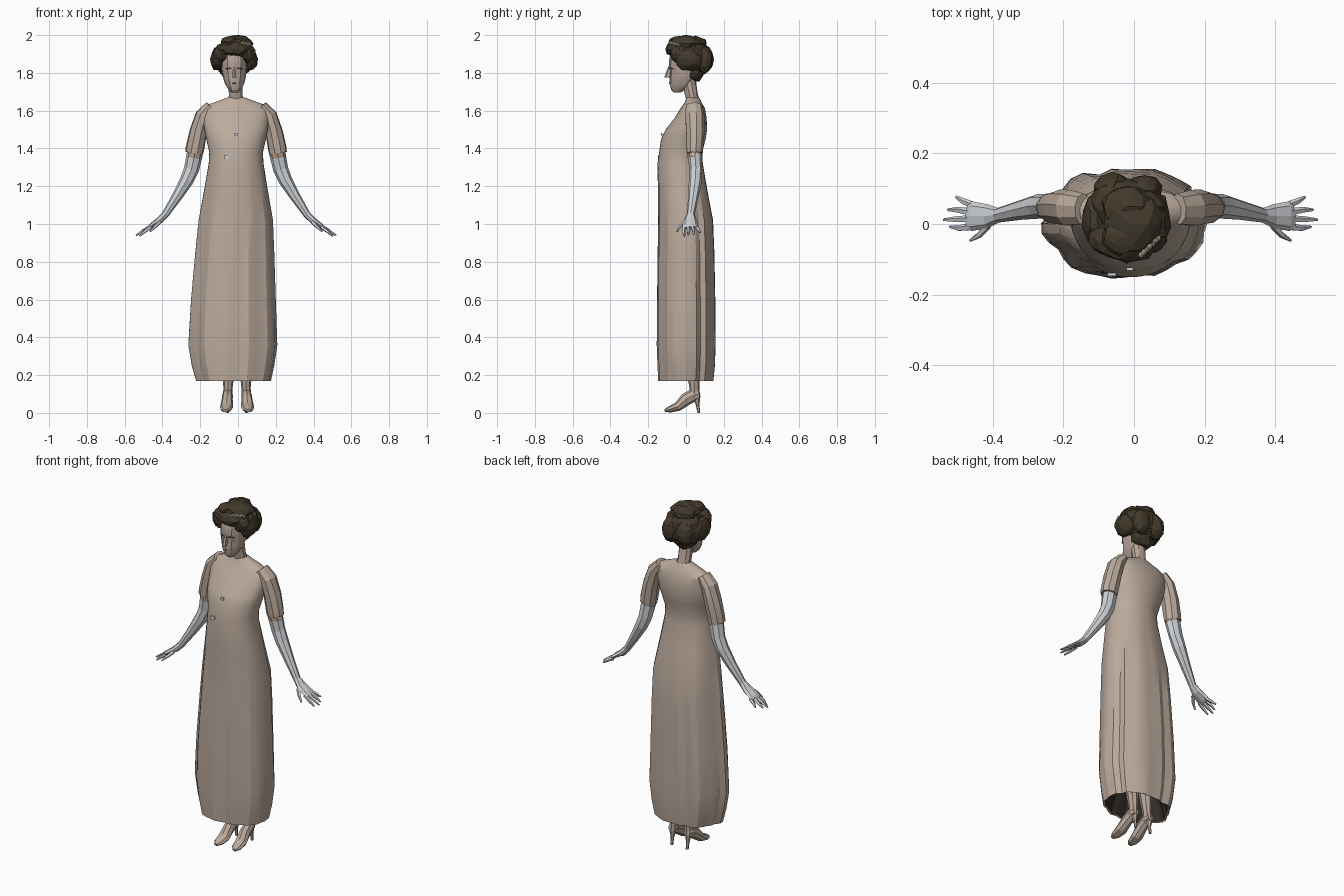
import bpy, bmesh, math, random
from mathutils import Vector

random.seed(4)


def material(name, rgb):
    m = bpy.data.materials.new(name)
    m.diffuse_color = (*rgb, 1)
    return m


FABRIC = material("beige fabric", (0.50, 0.405, 0.335))
SKIN = material("skin", (0.47, 0.37, 0.315))
BARE_ARM = material("tan skin", (0.42, 0.30, 0.215))
GLOVE = material("pale grey glove", (0.62, 0.645, 0.67))
HAIR = material("dark brown hair", (0.055, 0.041, 0.024))
LINING = material("dark lining", (0.03, 0.025, 0.02))
CREAM = material("cream ornament", (0.68, 0.64, 0.52))
LIPS = material("lips", (0.33, 0.21, 0.18))
BROW = material("brow", (0.16, 0.11, 0.08))


def finish(bm, name, mats, angle=None):
    bmesh.ops.recalc_face_normals(bm, faces=bm.faces[:])
    me = bpy.data.meshes.new(name)
    bm.to_mesh(me)
    bm.free()
    for m in mats:
        me.materials.append(m)
    ob = bpy.data.objects.new(name, me)
    bpy.context.collection.objects.link(ob)
    if angle:
        bpy.ops.object.select_all(action='DESELECT')
        ob.select_set(True)
        bpy.context.view_layer.objects.active = ob
        bpy.ops.object.shade_smooth_by_angle(angle=math.radians(angle))
    return ob


def tube(bm, rings, n=8, ref=(0, 1, 0), axis=None, power=2.0, fold=None, dark_rows=0):
    """Loft rings (x, y, z, radius along ref, radius across)."""
    ref = Vector(ref)
    pts = [Vector(r[:3]) for r in rings]
    loops = []
    for i, r in enumerate(rings):
        t = Vector(axis) if axis else pts[min(i + 1, len(pts) - 1)] - pts[max(i - 1, 0)]
        t.normalize()
        u = (ref - t * ref.dot(t)).normalized()
        v = t.cross(u)
        loop = []
        for k in range(n):
            a = 2 * math.pi * k / n
            c, s = math.cos(a), math.sin(a)
            q = (abs(c) ** power + abs(s) ** power) ** (-1 / power)
            if fold:
                q *= fold(k, r[2])
            loop.append(bm.verts.new(pts[i] + u * (c * q * r[3]) + v * (s * q * r[4])))
        loops.append(loop)
    for i in range(len(loops) - 1):
        for k in range(n):
            j = (k + 1) % n
            f = bm.faces.new((loops[i][k], loops[i][j], loops[i + 1][j], loops[i + 1][k]))
            f.material_index = 1 if i < dark_rows else 0
    f = bm.faces.new(loops[0])
    f.material_index = 1 if dark_rows else 0
    bm.faces.new(loops[-1])


def make_tube(name, rings, mat, angle=None, **kw):
    bm = bmesh.new()
    tube(bm, rings, **kw)
    return finish(bm, name, mat if isinstance(mat, list) else [mat], angle)


# Gown: one loft, with irregular pleats fading out at the bodice
N = 36
pleats = [random.choice((-0.055, -0.02, 0.0, 0.02, 0.03)) for _ in range(N)]
hem_jitter = [random.uniform(-0.02, 0.02) for _ in range(N)]


def pleat(k, z):
    w = max(0.0, min(1.0, (1.33 - z) / 0.35))
    return 1 + pleats[k] * w + (hem_jitter[k] if z < 0.4 else 0)


gown = [(-0.02, 0, 0.32, 0.10, 0.14), (-0.02, 0, 0.175, 0.137, 0.185),
        (-0.02, 0, 0.17, 0.147, 0.195), (-0.022, 0.002, 0.25, 0.153, 0.215),
        (-0.023, 0.002, 0.36, 0.157, 0.232), (-0.022, 0.001, 0.60, 0.156, 0.222),
        (-0.015, 0, 0.85, 0.152, 0.207), (-0.01, -0.002, 1.02, 0.147, 0.195),
        (-0.01, -0.018, 1.18, 0.132, 0.168), (-0.01, -0.031, 1.32, 0.12, 0.145),
        (-0.01, -0.028, 1.38, 0.114, 0.142), (-0.01, -0.014, 1.45, 0.118, 0.158),
        (-0.01, 0.002, 1.50, 0.11, 0.168), (-0.01, 0.024, 1.56, 0.085, 0.175),
        (-0.01, 0.035, 1.61, 0.066, 0.172), (-0.01, 0.038, 1.635, 0.05, 0.14),
        (-0.01, 0.037, 1.655, 0.04, 0.085), (-0.01, 0.036, 1.67, 0.033, 0.045)]
make_tube("gown", gown, [FABRIC, LINING], 22, n=N, axis=(0, 0, 1), power=2.1,
          fold=pleat, dark_rows=1)

# Neck and head
make_tube("neck", [(-0.01, 0.045, 1.62, 0.04, 0.05), (-0.012, 0.03, 1.68, 0.033, 0.038),
                   (-0.015, 0.01, 1.78, 0.04, 0.04)], SKIN, 30, n=10)
make_tube("head", [(-0.016, -0.047, 1.695, 0.018, 0.017), (-0.017, -0.042, 1.71, 0.036, 0.032),
                   (-0.018, -0.028, 1.74, 0.058, 0.050), (-0.019, -0.015, 1.775, 0.072, 0.060),
                   (-0.02, -0.008, 1.81, 0.076, 0.066), (-0.02, -0.005, 1.835, 0.086, 0.068),
                   (-0.02, 0, 1.88, 0.088, 0.068), (-0.02, 0, 1.93, 0.07, 0.055)],
          SKIN, 25, n=12, axis=(0, 0, 1), power=2.2)
make_tube("nose", [(-0.02, -0.098, 1.775, 0.016, 0.013), (-0.02, -0.094, 1.787, 0.018, 0.012),
                   (-0.02, -0.084, 1.835, 0.009, 0.006)], SKIN, n=6, axis=(0, 0, 1))
make_tube("mouth", [(-0.035, -0.077, 1.744, 0.004, 0.003), (-0.02, -0.085, 1.744, 0.006, 0.006),
                    (-0.005, -0.077, 1.744, 0.004, 0.003)], LIPS, n=6)
bm = bmesh.new()
for s in (-1, 1):
    tube(bm, [(-0.02 + s * 0.014, -0.085, 1.822, 0.004, 0.003),
              (-0.02 + s * 0.03, -0.082, 1.826, 0.004, 0.004),
              (-0.02 + s * 0.046, -0.068, 1.82, 0.003, 0.003)], n=5)
finish(bm, "eyes", [BROW])

# Hair: swept-up mass of overlapping faceted rolls
bm = bmesh.new()
locks = [((-0.02, 0.05, 1.885), (0.115, 0.09, 0.105)), ((-0.02, 0.045, 1.80), (0.075, 0.05, 0.05)),
         ((-0.02, -0.045, 1.925), (0.10, 0.065, 0.045)), ((-0.005, 0.0, 1.955), (0.085, 0.09, 0.045)),
         ((-0.105, 0.015, 1.875), (0.043, 0.075, 0.065)), ((0.062, 0.015, 1.875), (0.043, 0.075, 0.065)),
         ((-0.09, -0.035, 1.90), (0.045, 0.05, 0.05)), ((0.05, -0.035, 1.90), (0.045, 0.05, 0.05)),
         ((-0.06, 0.10, 1.87), (0.055, 0.045, 0.075)), ((0.03, 0.095, 1.87), (0.055, 0.045, 0.075)),
         ((-0.04, -0.04, 1.965), (0.05, 0.05, 0.033)), ((-0.02, 0.05, 1.955), (0.075, 0.06, 0.04))]
for c, r in locks:
    new = bmesh.ops.create_icosphere(bm, subdivisions=2, radius=1)["verts"]
    for v in new:
        j = random.uniform(0.88, 1.08)
        v.co = Vector([c[i] + v.co[i] * r[i] * j for i in range(3)])
finish(bm, "hair", [HAIR])

# Hair ornament: small cluster of beads
bm = bmesh.new()
for i in range(7):
    b = bmesh.ops.create_icosphere(bm, subdivisions=1, radius=0.009)["verts"]
    bmesh.ops.translate(bm, verts=b, vec=(0.02 + i * 0.008, -0.088 + i * 0.008,
                                          1.957 + 0.006 * (i % 2) - i * 0.002))
finish(bm, "hair_ornament", [CREAM])


# Arms: sleeve, bare band, long glove and fingers, built for each side
def side(s, rings, dx=-0.01):
    return [(s * r[0] + dx, *r[1:]) for r in rings]


for s, label in ((-1, "left"), (1, "right")):
    make_tube(label + "_sleeve", side(s, [
        (0.135, 0.042, 1.625, 0.045, 0.03), (0.175, 0.045, 1.575, 0.052, 0.042),
        (0.20, 0.048, 1.49, 0.05, 0.047), (0.218, 0.046, 1.40, 0.045, 0.05),
        (0.222, 0.046, 1.375, 0.043, 0.048)]), FABRIC, 20, n=9)
    make_tube(label + "_upper_arm", side(s, [
        (0.214, 0.046, 1.40, 0.038, 0.043), (0.223, 0.047, 1.35, 0.038, 0.042)]), BARE_ARM, n=8)
    make_tube(label + "_glove", side(s, [
        (0.22, 0.047, 1.365, 0.038, 0.043), (0.236, 0.052, 1.29, 0.034, 0.04),
        (0.262, 0.05, 1.23, 0.035, 0.036), (0.31, 0.04, 1.15, 0.028, 0.028),
        (0.375, 0.025, 1.05, 0.021, 0.019), (0.405, 0.022, 1.02, 0.034, 0.018),
        (0.45, 0.022, 0.99, 0.042, 0.013), (0.462, 0.024, 0.98, 0.037, 0.009)]), GLOVE, n=8)
    bm = bmesh.new()
    fingers = [((0.45, -0.008, 0.985), (0.485, -0.012, 0.96), (0.512, -0.008, 0.935)),
               ((0.455, 0.014, 0.985), (0.495, 0.013, 0.96), (0.53, 0.012, 0.94)),
               ((0.455, 0.034, 0.985), (0.49, 0.04, 0.965), (0.518, 0.04, 0.945)),
               ((0.445, 0.052, 0.985), (0.475, 0.065, 0.97), (0.495, 0.077, 0.955)),
               ((0.405, -0.005, 1.01), (0.43, -0.032, 0.985), (0.455, -0.047, 0.96))]
    for f in fingers:
        tube(bm, side(s, [(*p, r, r) for p, r in zip(f, (0.011, 0.009, 0.004))]), n=5)
    finish(bm, label + "_fingers", [GLOVE])

    # Legs and high-heeled shoes
    make_tube(label + "_leg", side(s, [
        (0.05, 0.045, 0.08, 0.03, 0.026), (0.048, 0.045, 0.13, 0.026, 0.024),
        (0.046, 0.035, 0.24, 0.036, 0.036), (0.046, 0.03, 0.34, 0.04, 0.04)], -0.005), SKIN, 30)
    make_tube(label + "_shoe", side(s, [
        (0.06, -0.112, 0.012, 0.012, 0.008), (0.058, -0.085, 0.019, 0.03, 0.017),
        (0.055, -0.045, 0.032, 0.035, 0.024), (0.052, 0.0, 0.072, 0.029, 0.034),
        (0.05, 0.042, 0.095, 0.028, 0.034), (0.05, 0.07, 0.10, 0.02, 0.026)], -0.005),
        FABRIC, ref=(1, 0, 0))
    make_tube(label + "_heel", side(s, [
        (0.05, 0.068, 0.0, 0.008, 0.008), (0.05, 0.062, 0.04, 0.009, 0.009),
        (0.05, 0.056, 0.09, 0.021, 0.02)], -0.005), FABRIC, n=6)

# Small pale trim plates on the bodice
bm = bmesh.new()
for x, y, z, w in ((-0.012, -0.128, 1.475, 0.009), (-0.063, -0.143, 1.355, 0.012)):
    b = bmesh.ops.create_cube(bm, size=1)["verts"]
    for v in b:
        v.co = Vector((x + v.co.x * w * 2, y + v.co.y * 0.008, z + v.co.z * w * 1.6))
finish(bm, "bodice_trim", [GLOVE])
